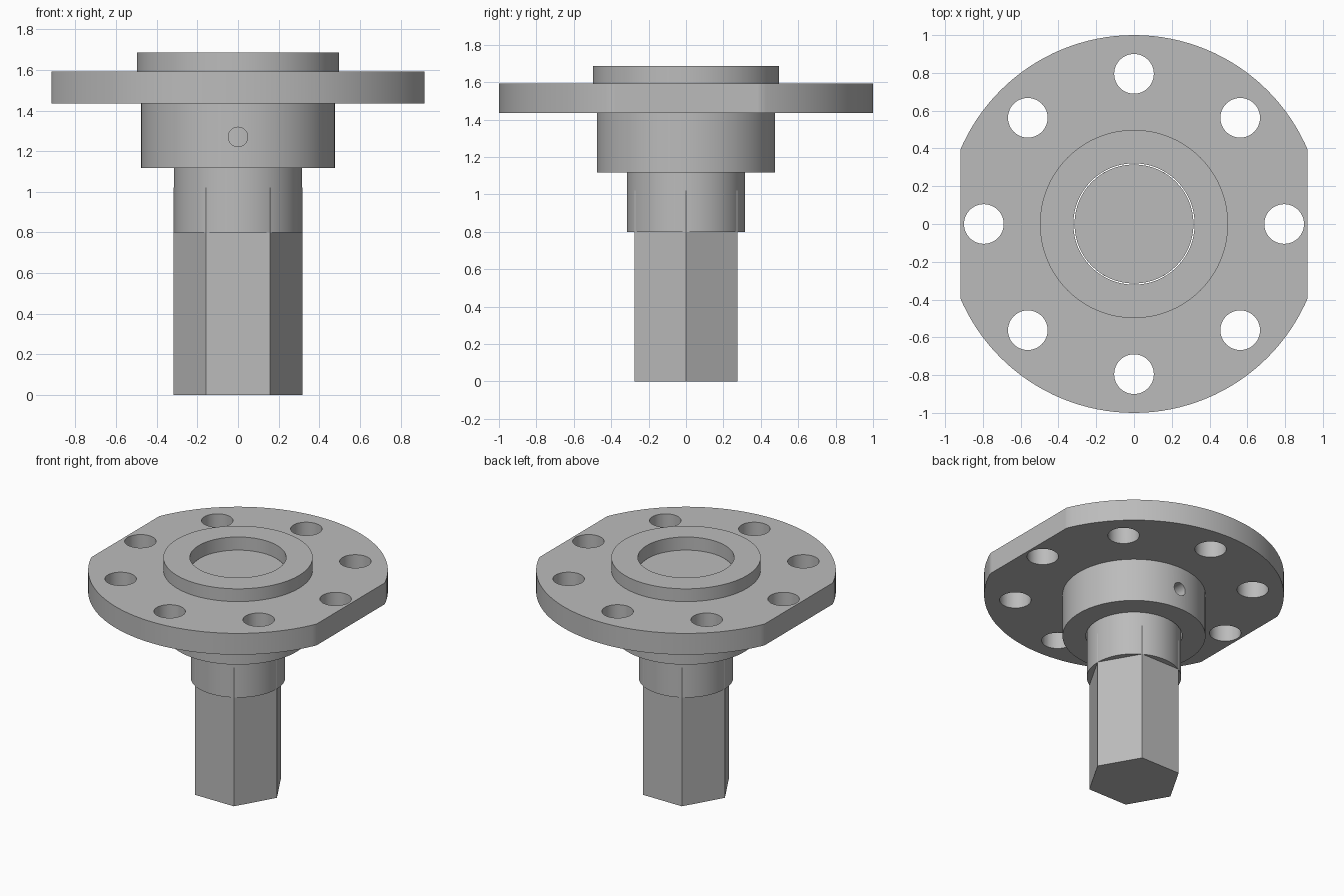
import bpy, bmesh, math
from mathutils import Matrix, Vector

default = bpy.data.objects.get("Cube")
if default:
    bpy.data.objects.remove(default, do_unlink=True)

steel = bpy.data.materials.new("machined grey")
steel.use_nodes = True
grey = (0.5, 0.5, 0.5, 1)
steel.diffuse_color = grey
steel.node_tree.nodes["Principled BSDF"].inputs["Base Color"].default_value = grey


def make_object(name, bm):
    bmesh.ops.recalc_face_normals(bm, faces=bm.faces)
    mesh = bpy.data.meshes.new(name)
    bm.to_mesh(mesh)
    bm.free()
    mesh.materials.append(steel)
    obj = bpy.data.objects.new(name, mesh)
    bpy.context.collection.objects.link(obj)
    return obj


def activate(obj):
    bpy.ops.object.select_all(action='DESELECT')
    obj.select_set(True)
    bpy.context.view_layer.objects.active = obj


def smooth(obj):
    activate(obj)
    bpy.ops.object.shade_smooth_by_angle(angle=math.radians(30))


def add_prism(bm, radius, z0, z1, sides, place=Matrix()):
    offset = Matrix.Translation((0, 0, (z0 + z1) / 2))
    bmesh.ops.create_cone(bm, cap_ends=True, segments=sides, radius1=radius,
                          radius2=radius, depth=z1 - z0, matrix=place @ offset)


def add_lathe(bm, profile, sides):
    verts = [bm.verts.new((r, 0, z)) for r, z in profile]
    edges = [bm.edges.new((v, verts[i - 1])) for i, v in enumerate(verts)]
    bmesh.ops.spin(bm, geom=verts + edges, cent=(0, 0, 0), axis=(0, 0, 1),
                   angle=math.tau, steps=sides, use_merge=True)
    bmesh.ops.remove_doubles(bm, verts=bm.verts, dist=1e-5)


# Key heights and radii
collar_z, hub_z, plate_z, seat_z, rim_z = 0.80, 1.118, 1.435, 1.592, 1.686
bore, hub_r, rim_r, shaft_r = 0.321, 0.477, 0.498, 0.315

# Flanged body: hub, plate and raised rim in one turned section
bm = bmesh.new()
add_lathe(bm, [(bore, hub_z), (hub_r, hub_z), (hub_r, plate_z), (1, plate_z),
               (1, seat_z), (rim_r, seat_z), (rim_r, rim_z), (bore, rim_z)], 128)

# Flats on both sides of the plate
for side in (-1, 1):
    cut = bmesh.ops.bisect_plane(
        bm, geom=bm.verts[:] + bm.edges[:] + bm.faces[:],
        plane_co=Vector((side * 0.918, 0, 0)), plane_no=Vector((side, 0, 0)),
        clear_outer=True)
    rim = [e for e in cut["geom_cut"] if isinstance(e, bmesh.types.BMEdge)]
    bmesh.ops.holes_fill(bm, edges=rim, sides=0)
body = make_object("flanged_body", bm)

# Bolt holes and the cross hole through the hub
bm = bmesh.new()
for i in range(8):
    place = Matrix.Rotation(i * math.tau / 8, 4, 'Z') @ Matrix.Translation((0.795, 0, 0))
    add_prism(bm, 0.105, 1.38, 1.65, 48, place)
cross = Matrix.Translation((0, 0, 1.27)) @ Matrix.Rotation(math.pi / 2, 4, 'X')
add_prism(bm, 0.048, -0.6, 0.6, 32, cross)
cutter = make_object("hole_cutter", bm)
cutter.hide_render = True

activate(body)
drill = body.modifiers.new("drill", 'BOOLEAN')
drill.operation = 'DIFFERENCE'
drill.solver = 'EXACT'
drill.object = cutter
bpy.ops.object.modifier_apply(modifier=drill.name)
bpy.data.objects.remove(cutter, do_unlink=True)
smooth(body)

# Round shaft seated in the bore
bm = bmesh.new()
add_prism(bm, shaft_r, collar_z, seat_z, 96)
smooth(make_object("round_shaft", bm))

# Hexagonal drive end with corners on the x axis
bm = bmesh.new()
add_prism(bm, 0.317, 0, 1.02, 6, Matrix.Rotation(math.pi / 2, 4, 'Z'))
make_object("hex_drive", bm)
